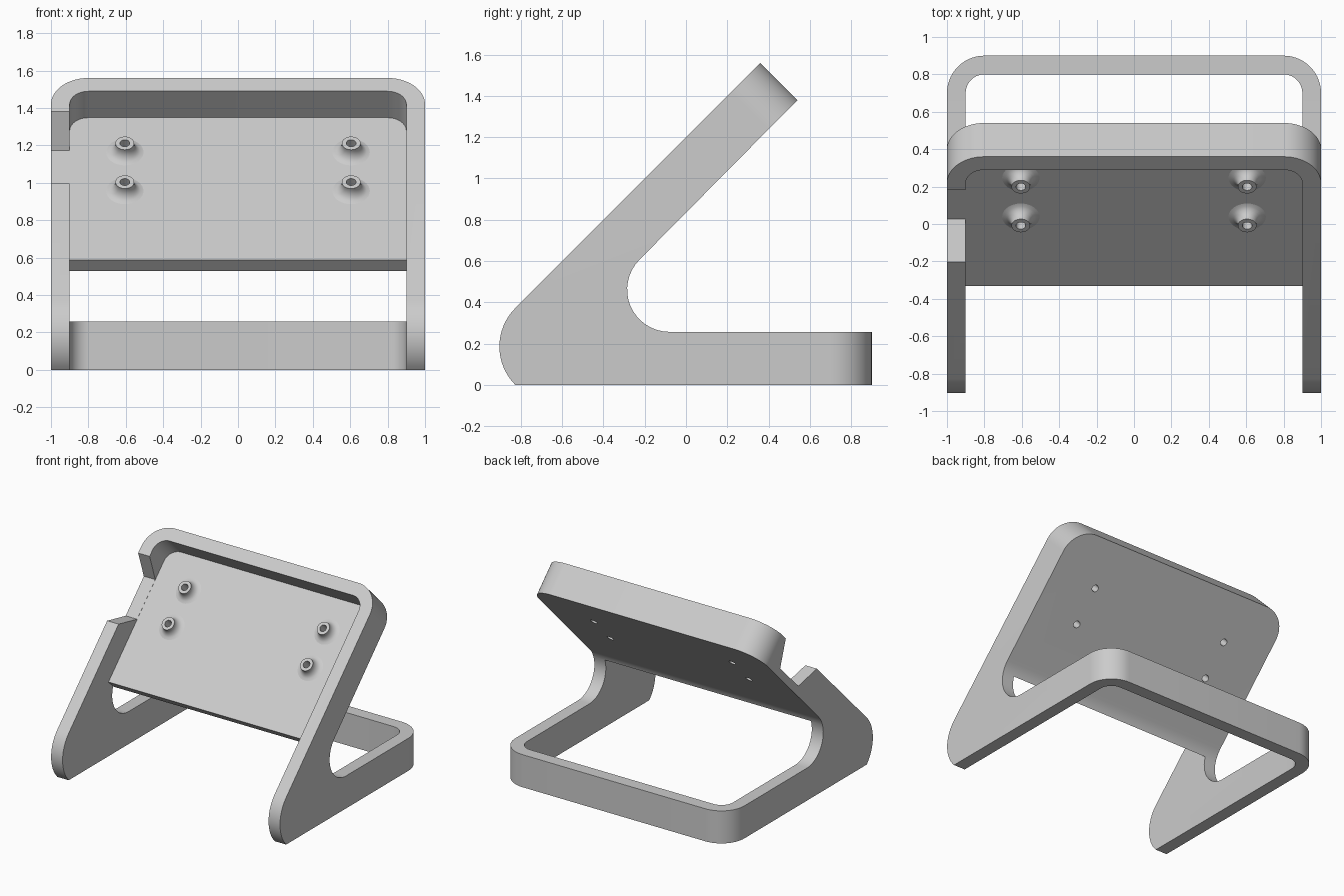
import bpy, bmesh, math
from mathutils import Vector, Matrix

if "Cube" in bpy.data.objects:
    bpy.data.objects.remove(bpy.data.objects["Cube"])

grey = bpy.data.materials.new("light_grey")
grey.use_nodes = True
grey.diffuse_color = (0.6, 0.6, 0.6, 1)
grey.node_tree.nodes["Principled BSDF"].inputs["Base Color"].default_value = (0.6, 0.6, 0.6, 1)


def tilt(s, d):
    """Point in the side plane: s runs up the sloping arm, d runs out of its front."""
    return ((s - d) / 2, (s + d) / 2)


def arc(cy, cz, r, a0, a1, n=16):
    angles = [math.radians(a0 + (a1 - a0) * i / n) for i in range(n + 1)]
    return [(cy + r * math.cos(a), cz + r * math.sin(a)) for a in angles]


def add_object(name, bm):
    bmesh.ops.recalc_face_normals(bm, faces=bm.faces)
    mesh = bpy.data.meshes.new(name)
    bm.to_mesh(mesh)
    bm.free()
    mesh.materials.append(grey)
    ob = bpy.data.objects.new(name, mesh)
    bpy.context.collection.objects.link(ob)
    return ob


def prism(name, pts, x0, x1, rounded=(), radius=0.1):
    """Extrude a side profile along x; round the end edges of the listed profile sides."""
    bm = bmesh.new()
    ends = [[bm.verts.new((x, y, z)) for y, z in pts] for x in (x0, x1)]
    n = len(pts)
    for ring in ends:
        bm.faces.new(ring)
    for i in range(n):
        j = (i + 1) % n
        bm.faces.new((ends[0][i], ends[0][j], ends[1][j], ends[1][i]))
    bmesh.ops.recalc_face_normals(bm, faces=bm.faces)
    edges = [bm.edges.get((r[i], r[(i + 1) % n])) for r in ends for i in rounded]
    if edges:
        bmesh.ops.bevel(bm, geom=edges, offset=radius, segments=14, profile=0.5, affect='EDGES')
    return add_object(name, bm)


def cut(target, cutter):
    cutter.hide_render = True
    mod = target.modifiers.new("cut", 'BOOLEAN')
    mod.operation = 'DIFFERENCE'
    mod.solver = 'EXACT'
    mod.object = cutter
    bpy.context.view_layer.objects.active = target
    bpy.ops.object.modifier_apply(modifier=mod.name)
    bpy.data.objects.remove(cutter)


def smooth(ob):
    bpy.ops.object.select_all(action='DESELECT')
    ob.select_set(True)
    bpy.context.view_layer.objects.active = ob
    bpy.ops.object.shade_smooth_by_angle(angle=math.radians(30))


FRONT, FLOOR, BACK = 1.2, 0.917, 0.84   # depth levels of the sloping arm
TOP, EDGE = 1.92, 0.255                 # top of the arm, lower edge of the panel
WALL = 0.1 * math.sqrt(2)

# Stand body: one side profile with rounded outer corners
profile = [(0.9, 0), (0.9, 0.257), *arc(-0.08, 0.462, 0.205, 270, 135),
           tilt(TOP, BACK), tilt(TOP, FRONT), *arc(-0.641, 0.186, 0.263, 135, 225)]
profile[-1] = (profile[-1][0], 0)
top_side = 2 + 17
body = prism("stand_body", profile, -1, 1, (0, top_side), 0.2)

# Open middle under the panel, leaving the side legs and the rear bar
cut(body, prism("base_opening", [(0.8, -0.1), (0.8, 0.3), (EDGE - 0.3, 0.3),
                                 (EDGE - 1.4, 1.4), (-1.6, -0.1)], -0.9, 0.9, (0,)))

# Shallow tray in the front of the panel
cut(body, prism("tray_pocket", [tilt(0.1, FLOOR), tilt(TOP - WALL, FLOOR),
                                tilt(TOP - WALL, 1.6), tilt(0.1, 1.6)], -0.9, 0.9, (1,)))

# Flared cable notch in the right rim
low, high = (0.972, 0.79), (1.425, 1.565)
out = 1.3
grow = (out - FLOOR) / (FRONT - FLOOR)
cut(body, prism("cable_notch", [tilt(low[0], FLOOR + 0.002),
                                tilt(low[0] + (low[1] - low[0]) * grow, out),
                                tilt(high[0] + (high[1] - high[0]) * grow, out),
                                tilt(high[0], FLOOR + 0.002)], -1.1, -0.88))

# Screw posts: flared tubes over holes through the panel
normal = Vector((0, -1, 1)).normalized()
turn = normal.to_track_quat('Z', 'Y').to_matrix().to_4x4()
HOLE = 0.026
post_profile = [(HOLE, -0.01), (0.1, -0.01), (0.1, 0.0), (0.082, 0.005), (0.067, 0.016),
                (0.056, 0.033), (0.05, 0.052), (0.05, 0.068), (HOLE, 0.068)]
SIDES = 32


def screw_post(name, place):
    bm = bmesh.new()
    rings = []
    for k in range(SIDES):
        a = 2 * math.pi * k / SIDES
        rings.append([bm.verts.new((r * math.cos(a), r * math.sin(a), h)) for r, h in post_profile])
    n = len(post_profile)
    for k in range(SIDES):
        p, q = rings[k], rings[(k + 1) % SIDES]
        for i in range(n):
            j = (i + 1) % n
            bm.faces.new((p[i], q[i], q[j], p[j]))
    bm.transform(place)
    smooth(add_object(name, bm))


for x, side in ((-0.605, "right"), (0.605, "left")):
    for s, level in ((0.995, "lower"), (1.41, "upper")):
        y, z = tilt(s, FLOOR)
        place = Matrix.Translation((x, y, z)) @ turn
        bm = bmesh.new()
        bmesh.ops.create_cone(bm, cap_ends=True, segments=SIDES, radius1=HOLE,
                              radius2=HOLE, depth=0.4, matrix=place)
        cut(body, add_object("hole_cutter", bm))
        screw_post(f"screw_post_{level}_{side}", place)

smooth(body)
